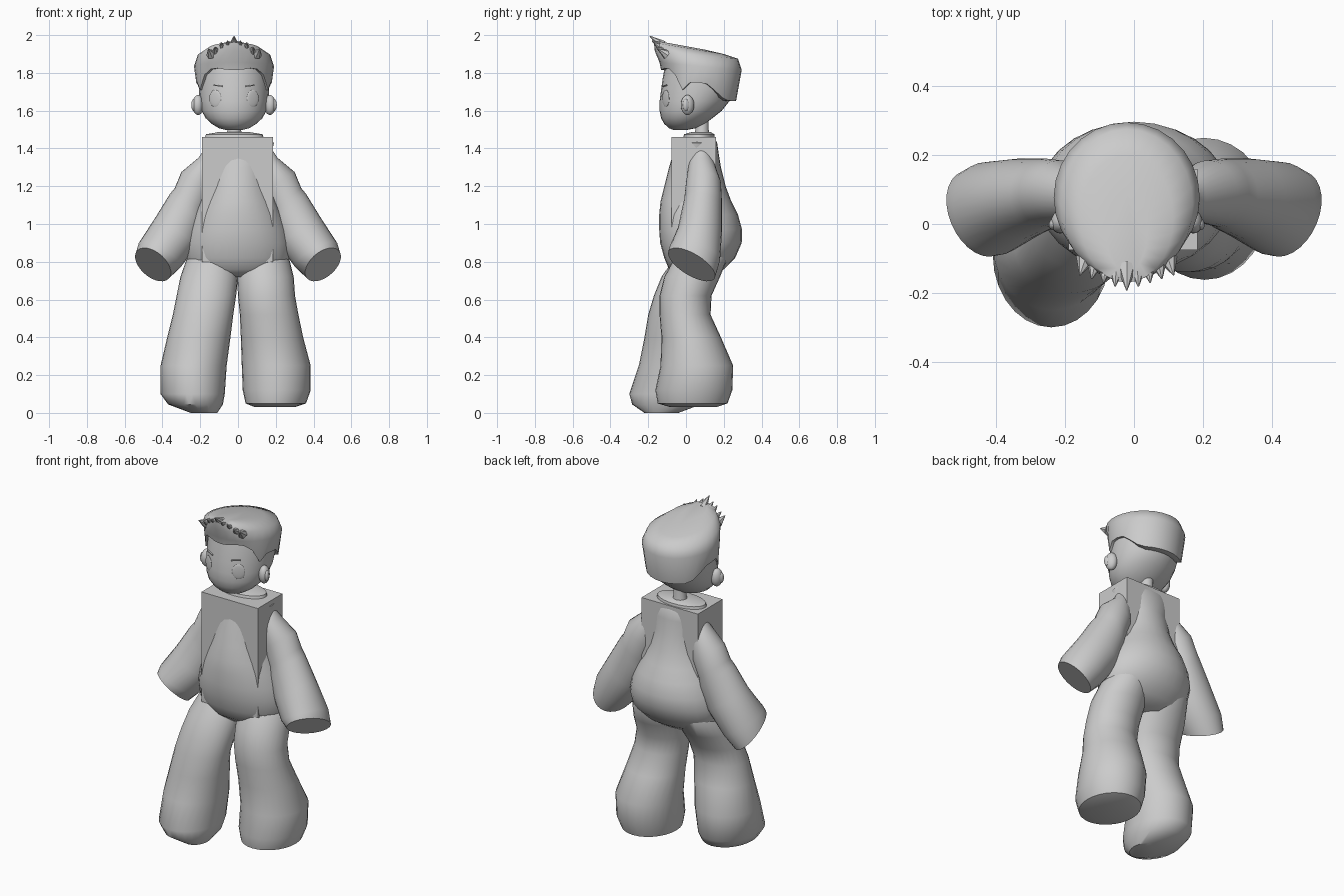
import bpy, bmesh, math
from mathutils import Vector, Matrix

grey = bpy.data.materials.new("plain grey")
grey.diffuse_color = (0.6, 0.6, 0.6, 1)
N = 28


def finish(name, bm, angle=40):
    bmesh.ops.recalc_face_normals(bm, faces=bm.faces)
    me = bpy.data.meshes.new(name)
    bm.to_mesh(me)
    bm.free()
    ob = bpy.data.objects.new(name, me)
    me.materials.append(grey)
    bpy.context.collection.objects.link(ob)
    bpy.ops.object.select_all(action='DESELECT')
    ob.select_set(True)
    bpy.context.view_layer.objects.active = ob
    bpy.ops.object.shade_smooth_by_angle(angle=math.radians(angle))
    return ob


def loft(name, rings, angle=40):
    bm = bmesh.new()
    vs = [[bm.verts.new(p) for p in r] for r in rings]
    for a, b in zip(vs, vs[1:]):
        for i in range(len(a)):
            j = (i + 1) % len(a)
            bm.faces.new((a[i], a[j], b[j], b[i]))
    bm.faces.new(vs[0])
    bm.faces.new(vs[-1])
    return finish(name, bm, angle)


def ring(c, u, v):
    c, u, v = Vector(c), Vector(u), Vector(v)
    return [c + u * math.cos(2 * math.pi * i / N) + v * math.sin(2 * math.pi * i / N) for i in range(N)]


def level(z, x0, x1, y0, y1):
    """Horizontal ring filling the given extents."""
    return ring(((x0 + x1) / 2, (y0 + y1) / 2, z), ((x1 - x0) / 2, 0, 0), (0, (y1 - y0) / 2, 0))


def ball(name, loc, size, turn=0):
    bm = bmesh.new()
    m = Matrix.Translation(loc) @ Matrix.Rotation(turn, 4, 'Z') @ Matrix.Diagonal((*size, 1))
    bmesh.ops.create_uvsphere(bm, u_segments=20, v_segments=12, radius=1, matrix=m)
    return finish(name, bm)


def box(name, loc, size, rot=Matrix()):
    bm = bmesh.new()
    m = Matrix.Translation(loc) @ rot @ Matrix.Diagonal((*size, 1))
    bmesh.ops.create_cube(bm, size=1, matrix=m)
    return finish(name, bm)


def interp(keys, v):
    for (a, za), (b, zb) in zip(keys, keys[1:]):
        if v <= b:
            return za + (zb - za) * max(0, (v - a) / (b - a))
    return keys[-1][1]


# chest box
box("chest_box", (-0.003, 0.042, 1.13), (0.375, 0.235, 0.66))

# rounded torso with belly and hips
loft("torso", [level(z, -w, w, y0, y1) for z, w, y0, y1 in [
    (0.72, 0.17, -0.04, 0.14), (0.76, 0.24, -0.09, 0.20), (0.82, 0.275, -0.115, 0.26),
    (0.90, 0.28, -0.137, 0.295), (0.97, 0.265, -0.142, 0.297), (1.05, 0.235, -0.142, 0.275),
    (1.12, 0.20, -0.135, 0.24), (1.20, 0.17, -0.115, 0.21), (1.30, 0.155, -0.09, 0.185),
    (1.38, 0.18, -0.065, 0.172), (1.43, 0.19, -0.05, 0.165), (1.455, 0.15, -0.03, 0.15)]])

# collar and neck
loft("collar", [level(1.44, -0.18, 0.14, -0.02, 0.155), level(1.475, -0.17, 0.13, -0.01, 0.15),
                level(1.487, -0.10, 0.06, 0.03, 0.13)])
loft("neck", [level(1.45, -0.07, 0.03, 0.04, 0.13), level(1.50, -0.055, 0.015, 0.05, 0.12),
              level(1.60, -0.055, 0.015, 0.05, 0.12)])

# legs: one stands back, the other steps forward
loft("left_leg", [level(*r) for r in [
    (0.03, 0.09, 0.30, -0.08, 0.16), (0.05, 0.04, 0.36, -0.15, 0.22), (0.12, 0.025, 0.385, -0.162, 0.245),
    (0.25, 0.02, 0.385, -0.135, 0.25), (0.40, 0.015, 0.345, -0.13, 0.185), (0.52, 0.01, 0.32, -0.14, 0.13),
    (0.62, 0, 0.302, -0.14, 0.135), (0.72, -0.005, 0.295, -0.115, 0.18), (0.82, 0, 0.27, -0.06, 0.22),
    (0.90, 0.05, 0.22, 0, 0.20)]])
loft("right_leg", [level(*r) for r in [
    (0.0, -0.25, -0.11, -0.22, -0.04), (0.045, -0.37, -0.08, -0.285, 0.08), (0.10, -0.41, -0.07, -0.30, 0.12),
    (0.25, -0.41, -0.06, -0.25, 0.13), (0.40, -0.375, -0.04, -0.22, 0.09), (0.52, -0.345, -0.025, -0.20, 0.06),
    (0.62, -0.325, -0.01, -0.17, 0.09), (0.72, -0.305, 0, -0.13, 0.16), (0.82, -0.27, 0, -0.06, 0.22),
    (0.90, -0.22, -0.05, 0, 0.20)]])

# arms: each ring runs from an outer to an inner point, with depth and a tilt at the cuff
ARM = [((0.18, 1.395), (0.14, 1.37), 0.05, 0.11, 0), ((0.21, 1.35), (0.12, 1.29), 0.015, 0.15, 0),
       ((0.30, 1.275), (0.13, 1.16), 0.0, 0.185, 0), ((0.335, 1.19), (0.175, 1.06), -0.01, 0.19, 0),
       ((0.36, 1.16), (0.18, 1.00), -0.02, 0.19, 0), ((0.44, 1.03), (0.22, 0.885), -0.045, 0.19, -0.01),
       ((0.525, 0.90), (0.30, 0.775), -0.09, 0.18, -0.03), ((0.54, 0.85), (0.36, 0.72), -0.095, 0.155, -0.06)]
for side, s in (("left", 1), ("right", -1)):
    rings = []
    for (ox, oz), (ix, iz), y0, y1, tilt in ARM:
        rings.append(ring((s * (ox + ix) / 2, (y0 + y1) / 2, (oz + iz) / 2),
                          (s * (ox - ix) / 2, 0, (oz - iz) / 2), (-s * tilt / 2, (y1 - y0) / 2, tilt)))
    loft(side + "_arm", rings)

# head
CX = -0.021
loft("head", [level(z, CX - w, CX + w, y0, y1) for z, w, y0, y1 in [
    (1.497, 0.04, -0.065, 0.0), (1.507, 0.08, -0.09, 0.05), (1.53, 0.118, -0.115, 0.10),
    (1.56, 0.15, -0.132, 0.14), (1.60, 0.172, -0.14, 0.19), (1.65, 0.182, -0.14, 0.23),
    (1.71, 0.186, -0.132, 0.255), (1.78, 0.184, -0.122, 0.26), (1.84, 0.175, -0.11, 0.26)]], 60)

# ears, eyes and brows
for side, s in (("left", 1), ("right", -1)):
    ball(side + "_ear", (CX + s * 0.19, 0.008, 1.63), (0.03, 0.036, 0.053), s * 0.3)
    ball(side + "_ear_inner", (CX + s * 0.212, 0.0, 1.63), (0.014, 0.018, 0.032), s * 0.3)
    ball(side + "_eye", (CX + s * 0.10, -0.107, 1.665), (0.036, 0.006, 0.045), s * 0.52)
    box(side + "_brow", (CX + s * 0.085, -0.113, 1.732), (0.05, 0.008, 0.006),
        Matrix.Rotation(s * 0.42, 4, 'Z') @ Matrix.Rotation(-s * 0.12, 4, 'Y'))

# hair cap: the rim follows a hairline, the top sweeps up to the front
HAIRLINE = [(-1, 1.815), (-0.85, 1.83), (-0.65, 1.80), (-0.42, 1.705), (-0.2, 1.755),
            (0.27, 1.74), (0.7, 1.655), (1, 1.65)]


def hair_ring(w, y0, y1, z):
    pts = level(0, CX - w, CX + w, y0, y1)
    for i, p in enumerate(pts):
        p.z = z(math.sin(2 * math.pi * i / N))
    return pts


def rim(v):
    return interp(HAIRLINE, v)


loft("hair", [hair_ring(0.16, -0.09, 0.22, rim), hair_ring(0.20, -0.132, 0.265, rim),
              hair_ring(0.212, -0.14, 0.295, lambda v: 1.835 - 0.02 * v),
              hair_ring(0.192, -0.165, 0.275, lambda v: 1.895 - 0.02 * v),
              hair_ring(0.135, -0.17, 0.20, lambda v: 1.93 - 0.03 * v),
              hair_ring(0.06, -0.14, 0.10, lambda v: 1.945 - 0.022 * v)], 60)

# jagged fringe of hair spikes
for i in range(-4, 5):
    a = abs(i)
    base = Vector((CX + i * 0.03, -0.125 + 0.006 * a, 1.945 - 0.012 * a))
    tip = Vector((CX + i * 0.034, -0.192 + 0.011 * a, 1.995 - 0.017 * a - 0.008 * (a % 2)))
    d = tip - base
    bm = bmesh.new()
    m = Matrix.Translation((base + tip) / 2) @ d.to_track_quat('Z', 'Y').to_matrix().to_4x4()
    bmesh.ops.create_cone(bm, cap_ends=True, segments=7, radius1=0.028, radius2=0.002, depth=d.length, matrix=m)
    finish("hair_spike", bm)
